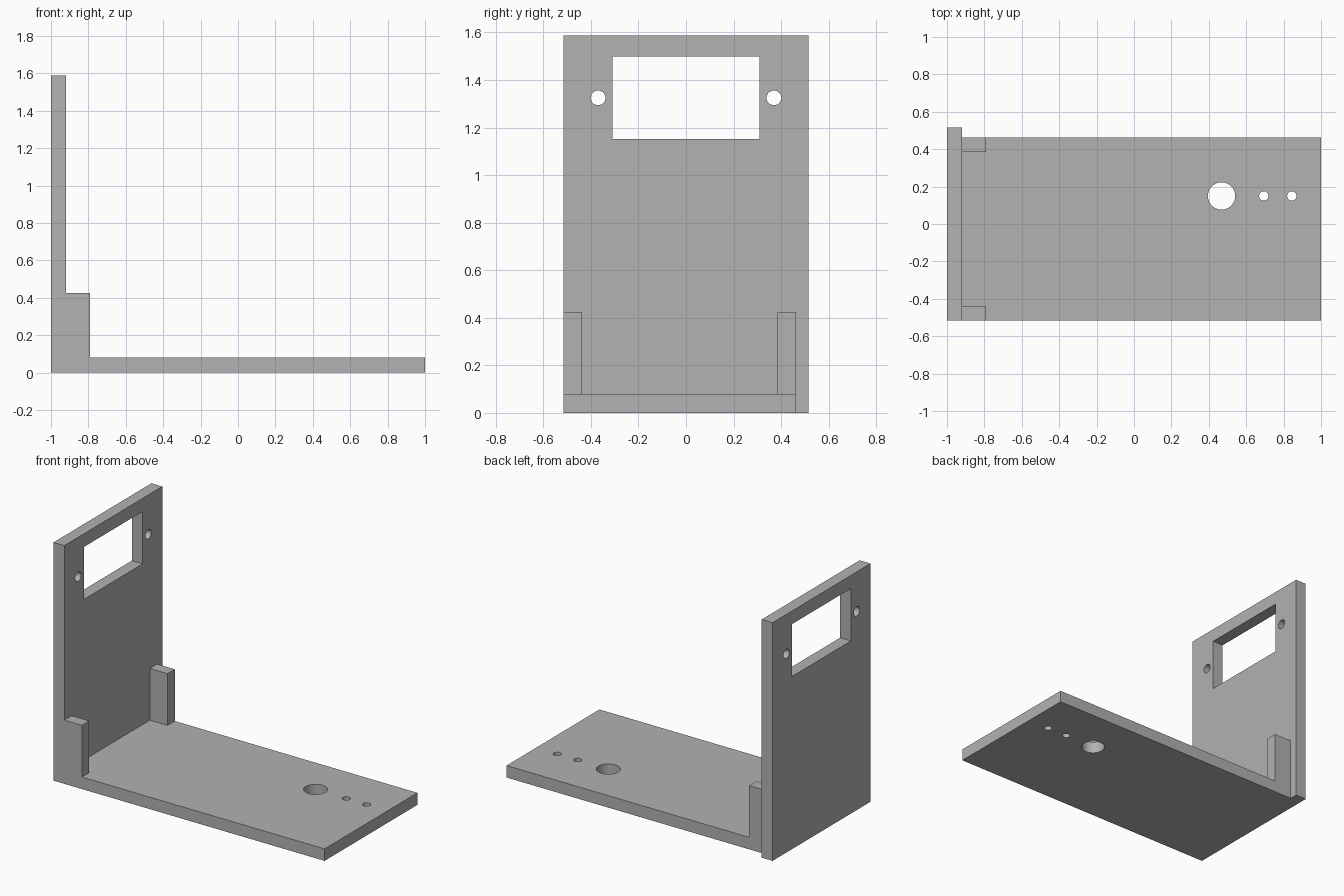
import bpy
import bmesh
from math import pi, radians
from mathutils import Matrix, Vector

cube = bpy.data.objects.get("Cube")
if cube:
    bpy.data.objects.remove(cube, do_unlink=True)

grey = bpy.data.materials.new("mid grey")
grey.use_nodes = True
grey.diffuse_color = (0.445, 0.445, 0.445, 1)
grey.node_tree.nodes["Principled BSDF"].inputs["Base Color"].default_value = grey.diffuse_color


def add_object(name, bm):
    mesh = bpy.data.meshes.new(name)
    bm.to_mesh(mesh)
    bm.free()
    mesh.materials.append(grey)
    obj = bpy.data.objects.new(name, mesh)
    bpy.context.collection.objects.link(obj)
    return obj


def box(name, low, high):
    low, high = Vector(low), Vector(high)
    bm = bmesh.new()
    matrix = Matrix.Translation((low + high) / 2) @ Matrix.Diagonal((*(high - low), 1))
    bmesh.ops.create_cube(bm, size=1, matrix=matrix)
    return add_object(name, bm)


def drill(name, centre, radius, axis="Z"):
    bm = bmesh.new()
    matrix = Matrix.Translation(centre)
    if axis == "X":
        matrix = matrix @ Matrix.Rotation(pi / 2, 4, "Y")
    bmesh.ops.create_cone(bm, cap_ends=True, segments=48, radius1=radius,
                          radius2=radius, depth=THICK * 3, matrix=matrix)
    return add_object(name, bm)


def combine(target, other, operation):
    """Merge or cut with another solid, then discard that solid."""
    other.hide_render = True
    mod = target.modifiers.new(operation.title(), "BOOLEAN")
    mod.operation, mod.solver, mod.object = operation, "EXACT", other
    bpy.context.view_layer.objects.active = target
    bpy.ops.object.modifier_apply(modifier=mod.name)
    bpy.data.objects.remove(other, do_unlink=True)


THICK = 0.08
FRONT, BACK, BASE_BACK = -0.516, 0.516, 0.462
WALL = -1 + THICK          # inner face of the upright plate
POST_X, POST_TOP, POST_W = -0.79, 0.425, 0.077

# Upright plate, with a rectangular window and a screw hole on either side
bracket = box("angle_bracket", (-1, FRONT, 0), (WALL, BACK, 1.588))
combine(bracket, box("window_cutter", (-1.1, -0.31, 1.151), (WALL + 0.1, 0.31, 1.5)), "DIFFERENCE")
for side in (-1, 1):
    combine(bracket, drill("screw_cutter", (-1 + THICK / 2, side * 0.37, 1.325), 0.031, "X"), "DIFFERENCE")

# Base plate, with one large hole and two small ones in a row
base = box("base_plate", (-1, FRONT, 0), (1, BASE_BACK, THICK))
for x, radius in ((0.468, 0.073), (0.694, 0.025), (0.844, 0.025)):
    combine(base, drill("base_cutter", (x, 0.15, THICK / 2), radius), "DIFFERENCE")
combine(bracket, base, "UNION")

# Corner posts where the plates meet
for y in (FRONT, BASE_BACK - POST_W):
    combine(bracket, box("corner_post", (-1, y, 0), (POST_X, y + POST_W, POST_TOP)), "UNION")

# Tidy flat areas and smooth the hole walls
bm = bmesh.new()
bm.from_mesh(bracket.data)
bmesh.ops.dissolve_limit(bm, angle_limit=radians(1), verts=bm.verts, edges=bm.edges)
bm.to_mesh(bracket.data)
bm.free()
bpy.ops.object.select_all(action="DESELECT")
bracket.select_set(True)
bpy.context.view_layer.objects.active = bracket
bpy.ops.object.shade_smooth_by_angle(angle=radians(30))
